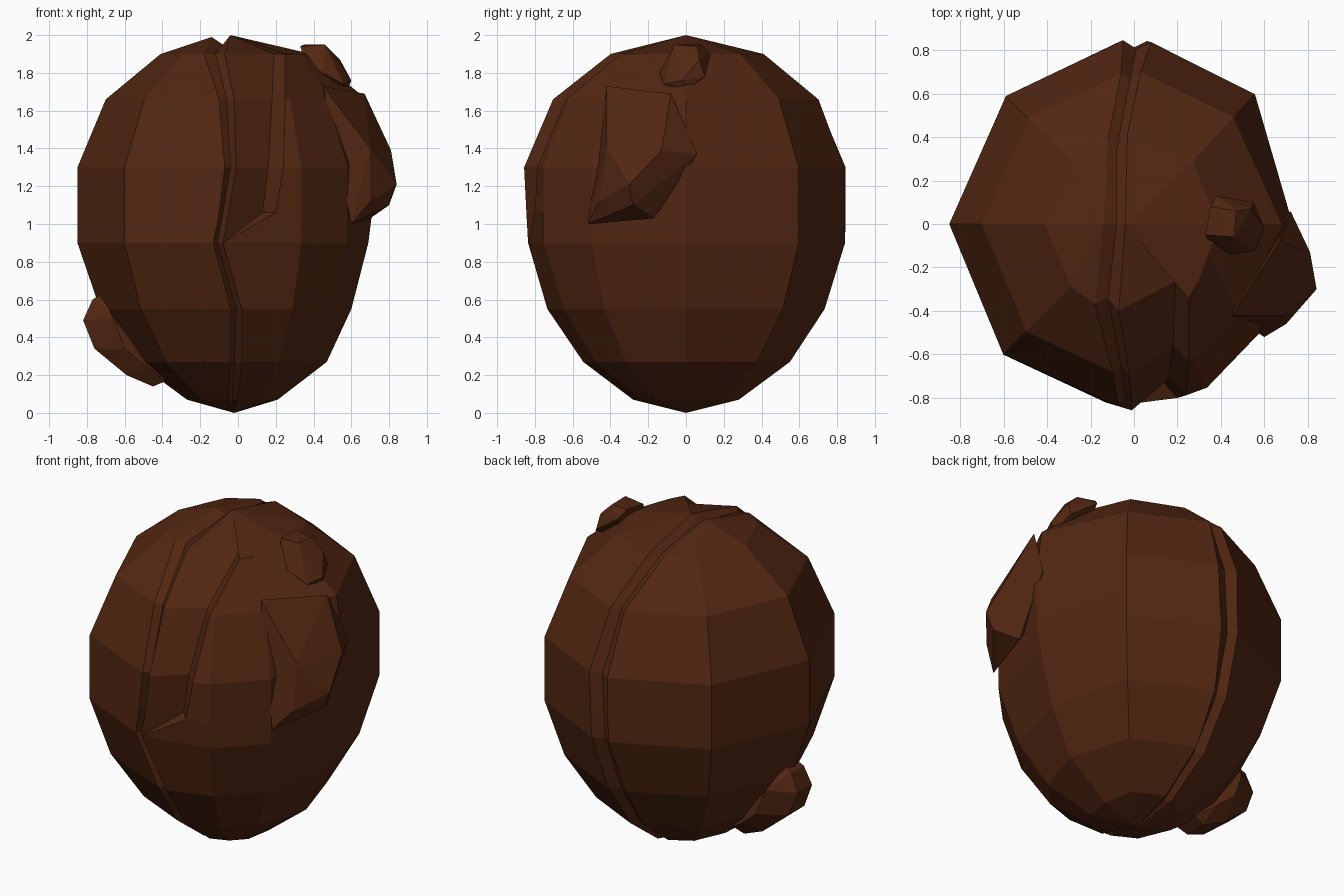
import bpy, bmesh
from math import cos, sin, radians

cube = bpy.data.objects.get("Cube")
if cube:
    bpy.data.objects.remove(cube, do_unlink=True)

# Single shell colour
brown = bpy.data.materials.new("dark_brown")
color = (0.085, 0.02, 0.006, 1)
brown.diffuse_color = color
brown.use_nodes = True
bsdf = brown.node_tree.nodes["Principled BSDF"]
bsdf.inputs["Base Color"].default_value = color
bsdf.inputs["Roughness"].default_value = 0.9


def finish(bm, name):
    bmesh.ops.recalc_face_normals(bm, faces=bm.faces)
    mesh = bpy.data.meshes.new(name)
    bm.to_mesh(mesh)
    bm.free()
    mesh.materials.append(brown)
    obj = bpy.data.objects.new(name, mesh)
    bpy.context.collection.objects.link(obj)
    return obj


def hull(name, points):
    """Faceted lump wrapped around a few corner points."""
    bm = bmesh.new()
    for p in points:
        bm.verts.new(p)
    out = bmesh.ops.convex_hull(bm, input=bm.verts)
    loose = {v for v in out["geom_interior"] if isinstance(v, bmesh.types.BMVert)}
    bmesh.ops.delete(bm, geom=list(loose), context="VERTS")
    return finish(bm, name)


# Shell rings: height and radius from bottom to top
HEIGHT = [.07, .27, .55, .9, 1.06, 1.3, 1.66, 1.9]
RADIUS = [.27, .54, .73, .85, .85, .85, .70, .41]
BOTTOM = (-.02, 0, 0)
LEFT_TOP, SEAM_TOP, RIGHT_TOP = (-.14, 0, 1.99), (-.08, 0, 1.95), (-.04, 0, 2)


def spoke(angle, top, scale=1, radii=RADIUS, twist=0):
    """Meridian at a fixed angle; twist turns its topmost point."""
    pts = [BOTTOM]
    for i, (r, z) in enumerate(zip(radii, HEIGHT)):
        a = radians(angle + (twist if i == len(HEIGHT) - 1 else 0))
        pts.append((r * scale * cos(a), r * scale * sin(a), z))
    return pts + [top]


def seam(xs, side, top, depth=0):
    """Wandering meridian on the front (-1) or back (1), sunk by depth."""
    pts = [BOTTOM]
    for x, r, z in zip(xs, RADIUS, HEIGHT):
        pts.append((x, side * (r + .01 - .3 * abs(x) - depth), z))
    return pts + [top]


# Front groove and the side valley that branches off it
front_left = seam([-.05, -.04, -.04, -.13, -.1, -.07, -.1, -.18], -1, LEFT_TOP)
front_mid = seam([-.03, -.02, -.01, -.11, -.08, -.04, -.06, -.12], -1, SEAM_TOP, .045)
front_right = seam([0, .02, .02, -.08, -.05, -.01, -.02, -.07], -1, RIGHT_TOP)
valley_floor = seam([0, 0, 0, 0, .13, .16, .18, .19], -1, RIGHT_TOP, .1)
valley_rim = seam([0, 0, 0, 0, .2, .24, .25, .25], -1, RIGHT_TOP)
valley_floor[:5] = front_right[:5]
valley_rim[:5] = front_right[:5]

# Back groove
back_right = seam([0, 0, .02, .06, .07, .08, .03, -.03], 1, RIGHT_TOP)
back_mid = seam([-.03, -.03, -.03, -.01, 0, .01, -.02, -.08], 1, SEAM_TOP, .05)
back_left = seam([-.06, -.08, -.08, -.06, -.05, -.05, -.06, -.12], 1, LEFT_TOP)

flank = [.21, .47, .6, .69, .71, .73, .68, .39]
meridians = [
    front_left, front_mid, front_right, valley_floor, valley_rim,
    spoke(294, RIGHT_TOP, .97, twist=24),
    spoke(319, RIGHT_TOP, .9, twist=19),
    spoke(0, RIGHT_TOP, radii=flank),
    spoke(47, RIGHT_TOP, .96),
    back_right, back_mid, back_left,
    spoke(135, LEFT_TOP, .98),
    spoke(180, LEFT_TOP),
    spoke(225, LEFT_TOP),
]

# Main shell: bridge neighbouring meridians, then weld shared points
bm = bmesh.new()
grid = [[bm.verts.new(p) for p in m] for m in meridians]
for k, a in enumerate(grid):
    b = grid[(k + 1) % len(grid)]
    for i in range(len(a) - 1):
        corners = []
        for v in (a[i], b[i], b[i + 1], a[i + 1]):
            if all((v.co - c.co).length > 1e-4 for c in corners):
                corners.append(v)
        if len(corners) > 2:
            bm.faces.new(corners)
bmesh.ops.remove_doubles(bm, verts=bm.verts, dist=1e-4)
bmesh.ops.delete(bm, geom=[v for v in bm.verts if not v.link_faces], context="VERTS")
finish(bm, "shell")

# Large bulge on the flank
hull("flank_bulge", [
    (.84, -.3, 1.21), (.8, -.28, 1.1), (.81, -.13, 1.39), (.67, -.08, 1.69),
    (.45, -.42, 1.73), (.7, -.46, 1.12), (.6, -.52, 1), (.72, .06, 1.37),
    (.7, -.17, 1.03), (.7, -.42, 1.4), (.5, -.2, 1.3)])

# Small knob near the top
hull("top_knob", [
    (.33, -.05, 1.94), (.35, .08, 1.95), (.38, .13, 1.9), (.46, -.06, 1.95),
    (.47, .06, 1.94), (.36, -.11, 1.85), (.45, -.14, 1.8), (.56, -.12, 1.74),
    (.54, .07, 1.87), (.6, -.02, 1.76), (.55, .1, 1.78), (.58, 0, 1.71),
    (.4, 0, 1.7)])

# Low lump, symmetric across its own middle
outline = [(-.72, .05, .63), (-.77, .06, .6), (-.82, .07, .49), (-.76, .08, .34),
           (-.59, .09, .2), (-.45, .07, .14), (-.38, .08, .17),
           (-.66, .16, .5), (-.6, .17, .34), (-.48, .14, .24)]
hull("low_lump", [(x, s * y, z) for x, y, z in outline for s in (-1, 1)])
